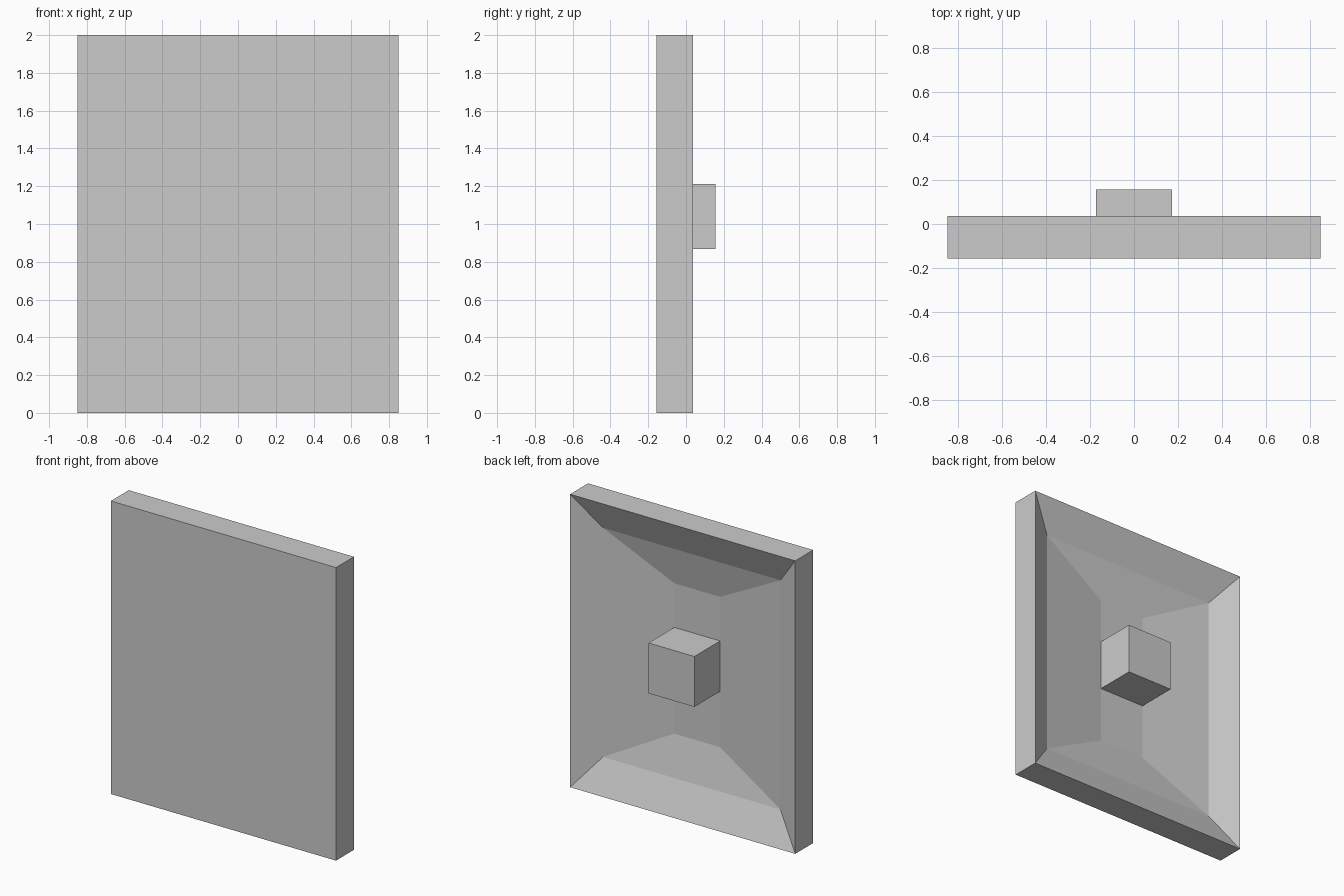
import bpy
import bmesh

if "Cube" in bpy.data.objects:
    bpy.data.objects.remove(bpy.data.objects["Cube"])

FRONT_Y, RIM_Y, FLOOR_Y, BOX_Y = -0.157, 0.036, -0.121, 0.157


def make_object(name, bm):
    bmesh.ops.recalc_face_normals(bm, faces=bm.faces[:])
    mesh = bpy.data.meshes.new(name)
    bm.to_mesh(mesh)
    bm.free()
    obj = bpy.data.objects.new(name, mesh)
    bpy.context.collection.objects.link(obj)
    return obj


def lofted_rectangles(name, rings):
    """Join rectangles (half width, low z, high z, y) in order and cap both ends."""
    bm = bmesh.new()
    loops = []
    for w, low, high, y in rings:
        corners = ((-w, low), (w, low), (w, high), (-w, high))
        loops.append([bm.verts.new((x, y, z)) for x, z in corners])
    for a, b in zip(loops, loops[1:]):
        for i in range(4):
            j = (i + 1) % 4
            bm.faces.new((a[i], a[j], b[j], b[i]))
    bm.faces.new(loops[0])
    bm.faces.new(loops[-1])
    return make_object(name, bm)


# Flat-fronted panel whose back sinks in two sloped steps to a narrow floor
lofted_rectangles("dished_panel", [
    (0.85, 0.0, 2.0, FRONT_Y),
    (0.85, 0.0, 2.0, RIM_Y),
    (0.67, 0.218, 1.782, -0.061),
    (0.173, 0.487, 1.513, FLOOR_Y),
])

# Block standing on the recess floor
lofted_rectangles("back_block", [
    (0.173, 0.868, 1.212, FLOOR_Y),
    (0.173, 0.868, 1.212, BOX_Y),
])
